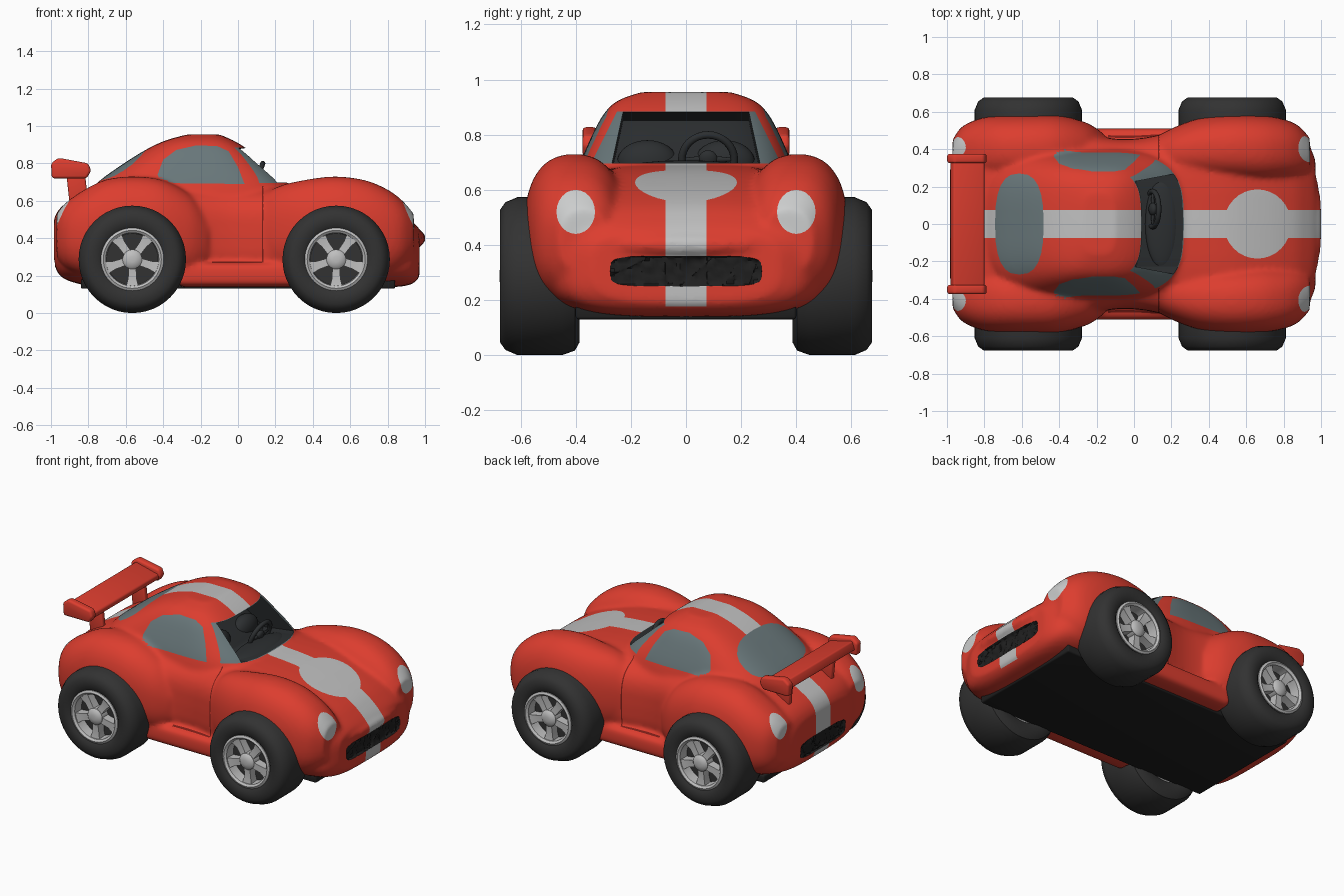
import bpy, bmesh, math, random
from mathutils import Vector, Matrix

random.seed(4)
if "Cube" in bpy.data.objects:
    bpy.data.objects.remove(bpy.data.objects["Cube"])


def material(name, r, g, b):
    m = bpy.data.materials.new(name)
    m.use_nodes = True
    m.diffuse_color = (r, g, b, 1)
    m.node_tree.nodes["Principled BSDF"].inputs["Base Color"].default_value = (r, g, b, 1)
    return m


RED, WHITE, GLASS, LAMP, BLACK, DARK, SEAM, RUBBER, METAL = range(9)
MATS = [material("body red", .72, .047, .028), material("stripe white", .53, .53, .53),
        material("window grey", .14, .185, .195), material("lamp white", .6, .61, .61),
        material("underside black", .014, .014, .014), material("cockpit dark", .025, .028, .03),
        material("seam dark red", .2, .012, .008), material("tyre rubber", .032, .032, .032),
        material("wheel silver", .52, .52, .52)]


def finish(name, bm, mat=None, angle=40):
    """Turn a bmesh into a smooth-shaded object."""
    mesh = bpy.data.meshes.new(name)
    if mat is not None:
        bmesh.ops.recalc_face_normals(bm, faces=bm.faces)
    bm.to_mesh(mesh)
    bm.free()
    for m in (MATS if mat is None else [MATS[mat]]):
        mesh.materials.append(m)
    mesh.shade_smooth()
    mesh.set_sharp_from_angle(angle=math.radians(angle))
    ob = bpy.data.objects.new(name, mesh)
    bpy.context.scene.collection.objects.link(ob)
    return ob


def oval(cx, cy, rx, ry, e=2, n=24):
    """Superellipse outline."""
    pts = []
    for k in range(n):
        c, s = math.cos(math.tau * k / n), math.sin(math.tau * k / n)
        pts.append((cx + rx * math.copysign(abs(c) ** (2 / e), c),
                    cy + ry * math.copysign(abs(s) ** (2 / e), s)))
    return pts


def refine(rows, steps=4):
    """Catmull-Rom interpolation between loft stations."""
    out = []
    for i in range(len(rows) - 1):
        quad = (rows[max(i - 1, 0)], rows[i], rows[i + 1], rows[min(i + 2, len(rows) - 1)])
        for k in range(steps):
            t = k / steps
            out.append([b + t * (c - a + t * (2 * a - 5 * b + 4 * c - d + t * (3 * (b - c) + d - a))) / 2
                        for a, b, c, d in zip(*quad)])
    return out + [rows[-1]]


def skin(bm, rings, closed=False):
    """Bridge rings of points with quads and cap or close the ends."""
    rows = [[bm.verts.new(p) for p in r] for r in rings]
    n = len(rows[0])
    for a, b in zip(rows, rows[1:] + rows[:1] if closed else rows[1:]):
        for k in range(n):
            bm.faces.new((a[k], a[(k + 1) % n], b[(k + 1) % n], b[k]))
    if not closed:
        bm.faces.new(rows[0])
        bm.faces.new(rows[-1])


def loft_x(bm, rows, e, side=1):
    """Loft along x; each row is x, centre y, half width, bottom, top."""
    skin(bm, [[(x, y, z) for y, z in oval(side * yc, (lo + hi) / 2, w, (hi - lo) / 2, e, 48)]
              for x, yc, w, lo, hi in refine(rows)])


def ellipsoid(bm, loc, radii):
    bmesh.ops.create_uvsphere(bm, u_segments=32, v_segments=16, radius=1,
                              matrix=Matrix.Translation(loc) @ Matrix.Diagonal((*radii, 1)))


# Body volumes: hull, lip, fenders, sills and cabin, fused together
bm = bmesh.new()
loft_x(bm, [(-.985, 0, .28, .27, .50), (-.96, 0, .38, .21, .55), (-.9, 0, .47, .17, .60),
            (-.75, 0, .54, .14, .67), (-.5, 0, .54, .14, .70), (-.2, 0, .47, .14, .70),
            (0, 0, .455, .14, .69), (.25, 0, .5, .14, .69), (.5, 0, .54, .14, .67),
            (.7, 0, .54, .14, .615), (.85, 0, .49, .14, .55), (.93, 0, .43, .155, .49),
            (.97, 0, .34, .19, .45)], 3.5)
ellipsoid(bm, (.93, 0, .40), (.075, .32, .05))
for s in (1, -1):
    loft_x(bm, [(.08, .36, .08, .3, .58), (.2, .38, .13, .22, .67), (.35, .4, .165, .2, .71),
                (.52, .405, .18, .2, .73), (.68, .4, .18, .2, .71), (.8, .395, .165, .2, .66),
                (.88, .385, .14, .24, .6), (.94, .37, .09, .3, .53)], 2.4, s)
    loft_x(bm, [(-.16, .38, .1, .25, .52), (-.25, .39, .15, .2, .63), (-.4, .4, .18, .2, .71),
                (-.55, .4, .185, .2, .73), (-.7, .4, .18, .2, .715), (-.82, .395, .17, .2, .66),
                (-.92, .38, .14, .24, .59), (-.97, .36, .09, .3, .53)], 2.4, s)
    loft_x(bm, [(-.32, .42, .09, .14, .27), (.32, .42, .09, .14, .27)], 4, s)
cabin = [(.58, -.84, .32, .41), (.69, -.76, .265, .385), (.8, -.61, .14, .34), (.88, -.48, .045, .295),
         (.925, -.38, -.03, .245), (.955, -.27, -.1, .16)]
skin(bm, [[(x, y, z) for x, y in oval((a + b) / 2, 0, (b - a) / 2, w, 3.5, 64)]
          for z, a, b, w in refine(cabin)])
body = finish("body", bm, RED)
remesh = body.modifiers.new("fuse", "REMESH")
remesh.mode = "VOXEL"
remesh.voxel_size = .014
soften = body.modifiers.new("soften", "SMOOTH")
soften.factor = .5
soften.iterations = 9
bm = bmesh.new()
bm.from_object(body, bpy.context.evaluated_depsgraph_get())
bpy.data.objects.remove(body)


def paint(axis, outline, mat, test):
    """Cut a convex outline, projected along an axis, into the body and colour it."""
    bm.normal_update()
    i, j = [k for k in range(3) if k != axis]
    faces = [f for f in bm.faces if test(f.calc_center_median(), f.normal)]
    mid = Vector((0, 0, 0))
    mid[i], mid[j] = [sum(c) / len(outline) for c in zip(*outline)]
    for p, q in zip(outline, outline[1:] + outline[:1]):
        no, co = Vector((0, 0, 0)), Vector((0, 0, 0))
        no[i], no[j] = q[1] - p[1], p[0] - q[0]
        co[i], co[j] = p
        if no.length < 1e-6:
            continue
        no.normalize()
        if no.dot(mid - co) > 0:
            no.negate()
        geom = {g for f in faces for g in (f, *f.edges, *f.verts)}
        cut = bmesh.ops.bisect_plane(bm, geom=list(geom), dist=1e-5, plane_co=co, plane_no=no)
        faces = [f for f in cut["geom"] if isinstance(f, bmesh.types.BMFace)
                 and no.dot(f.calc_center_median() - co) < 0]
    for f in faces:
        f.material_index = mat
    return faces


def box(a, b, c, d):
    return [(a, c), (b, c), (b, d), (a, d)]


for f in bm.faces:
    f.material_index = RED
# Stripe and bonnet roundel
paint(0, box(-.075, .075, .14, 1.1), WHITE, lambda c, n: abs(c.y) < .12 and n.z > -.7)
paint(2, oval(.66, 0, .18, .185, 2, 32), WHITE, lambda c, n: c.z > .4 and n.z > .2)
# Lamps, door seams and side windows
pane = [(.035, .69), (0, .78), (-.05, .865), (-.11, .892), (-.22, .897), (-.33, .872),
        (-.4, .82), (-.43, .74), (-.41, .695)]
for s in (1, -1):
    paint(0, oval(s * .4, .52, .07, .08), LAMP, lambda c, n: c.x > .7 and n.x > 0)
    paint(0, oval(s * .405, .53, .06, .075), LAMP, lambda c, n: c.x < -.7 and n.x < 0)
    for seam in (box(.128, .135, .27, .68), box(-.14, .128, .268, .275)):
        paint(1, seam, SEAM, lambda c, n: c.y * s > .3 and n.y * s > .2)
    paint(1, pane, GLASS, lambda c, n: .1 < c.y * s < .42 and n.y * s > .3 and n.z < .85)
# Rough grilles, front and rear
for s, w in ((1, .275), (-1, .23)):
    grille = paint(0, oval(0, .305, w, .055, 5, 28), BLACK, lambda c, n: c.x * s > .8 and n.x * s > .2)
    for v in {v for f in grille for v in f.verts}:
        if all(f.material_index == BLACK for f in v.link_faces):
            v.co.x -= s * random.uniform(.004, .018)
# Rear window, windscreen edge glass and the open cockpit
paint(2, oval(-.613, 0, .13, .27, 2.6), GLASS, lambda c, n: c.z > .66 and n.x < -.1)
screen = lambda c, n: 0 - .1 < c.x < .36 and c.z > .62 and n.x > .12
paint(0, [(-.345, .695), (.345, .695), (.25, .885), (-.25, .885)], GLASS, screen)
hole = paint(0, [(-.268, .697), (.268, .697), (.228, .882), (-.228, .882)], DARK, screen)
pushed = bmesh.ops.extrude_face_region(bm, geom=hole)["geom"]
old = [f for f in hole if f.is_valid]
if old:
    bmesh.ops.delete(bm, geom=old, context="FACES_ONLY")
for v in [g for g in pushed if isinstance(g, bmesh.types.BMVert)]:
    v.co += Vector((-.22, 0, -.03))
    for f in v.link_faces:
        f.material_index = DARK
finish("body", bm, None, 50)

# Seats, dashboard and steering wheel
bm = bmesh.new()
for s in (1, -1):
    ellipsoid(bm, (-.05, s * .14, .7), (.06, .11, .08))
ellipsoid(bm, (.15, 0, .672), (.09, .24, .035))
finish("seats_and_dashboard", bm, DARK)
bm = bmesh.new()
rim = [[((.095 + u) * math.cos(a), (.095 + u) * math.sin(a), v) for u, v in oval(0, 0, .014, .014, 2, 10)]
       for a in (math.tau * k / 32 for k in range(32))]
skin(bm, rim, True)
ellipsoid(bm, (0, 0, 0), (.035, .035, .02))
ellipsoid(bm, (0, 0, 0), (.012, .095, .01))
wheel = finish("steering_wheel", bm, DARK)
wheel.location = (.1, .08, .71)
wheel.rotation_euler = (0, math.radians(-70), 0)


def prism(name, outline, y0, y1, mat, bevel):
    """Extrude an x-z outline across y with rounded edges."""
    bm = bmesh.new()
    skin(bm, [[(x, y, z) for x, z in outline] for y in (y0, y1)])
    bmesh.ops.bevel(bm, geom=bm.edges[:], offset=bevel, segments=3, profile=.5, affect="EDGES")
    finish(name, bm, mat)


# Floor pan and rear wing
prism("underbody", box(-.84, .84, .13, .18), -.4, .4, BLACK, .01)
prism("wing_blade", [(-.985, .755), (-.965, .81), (-.8, .77), (-.8, .735)], -.35, .35, RED, .01)
for s, side in ((1, "left"), (-1, "right")):
    prism("wing_end_" + side, [(-.995, .72), (-1, .8), (-.96, .83), (-.8, .8), (-.785, .76), (-.81, .72)],
          s * .325, s * .375, RED, .014)
    prism("wing_strut_" + side, [(-.9, .58), (-.92, .765), (-.82, .765), (-.8, .58)],
          s * .2, s * .235, RED, .01)


def lathe(bm, profile, closed, s, n=48):
    """Spin an (r, y) profile about the axle."""
    skin(bm, [[(r * math.cos(math.tau * k / n), s * y, r * math.sin(math.tau * k / n))
               for k in range(n)] for r, y in profile], closed)


# Wheels: tyre, dark back plate, and silver rim with five spokes
tyre = [(.16, .655), (.185, .675), (.24, .675), (.268, .655), (.287, .61), (.287, .45),
        (.27, .403), (.24, .386), (.185, .386), (.16, .4)]
for x, end in ((.525, "front"), (-.565, "rear")):
    for s, side in ((1, "left"), (-1, "right")):
        tag = "_" + end + "_" + side
        bm = bmesh.new()
        lathe(bm, tyre, True, s)
        lathe(bm, [(.16, .57), (.16, .6)], False, s)
        tyre_ob = finish("tyre" + tag, bm, RUBBER)
        bm = bmesh.new()
        lathe(bm, [(.165, .59), (.168, .668), (.155, .675), (.142, .665), (.138, .59)], True, s)
        lathe(bm, [(.165, .395), (.165, .43)], False, s)
        lathe(bm, [(.052, .59), (.052, .66), (.04, .672), (.015, .677)], False, s)
        for k in range(5):
            turn = Matrix.Rotation(math.tau * k / 5 + math.pi / 2, 4, "Y")
            skin(bm, [[turn @ Vector((r, s * y, z)) for z, y in box(-w, w, .6, top)]
                      for r, w, top in ((.03, .02, .66), (.1, .022, .652), (.15, .034, .66))])
        rim_ob = finish("rim" + tag, bm, METAL)
        for ob in (tyre_ob, rim_ob):
            ob.location = (x, 0, .287)
